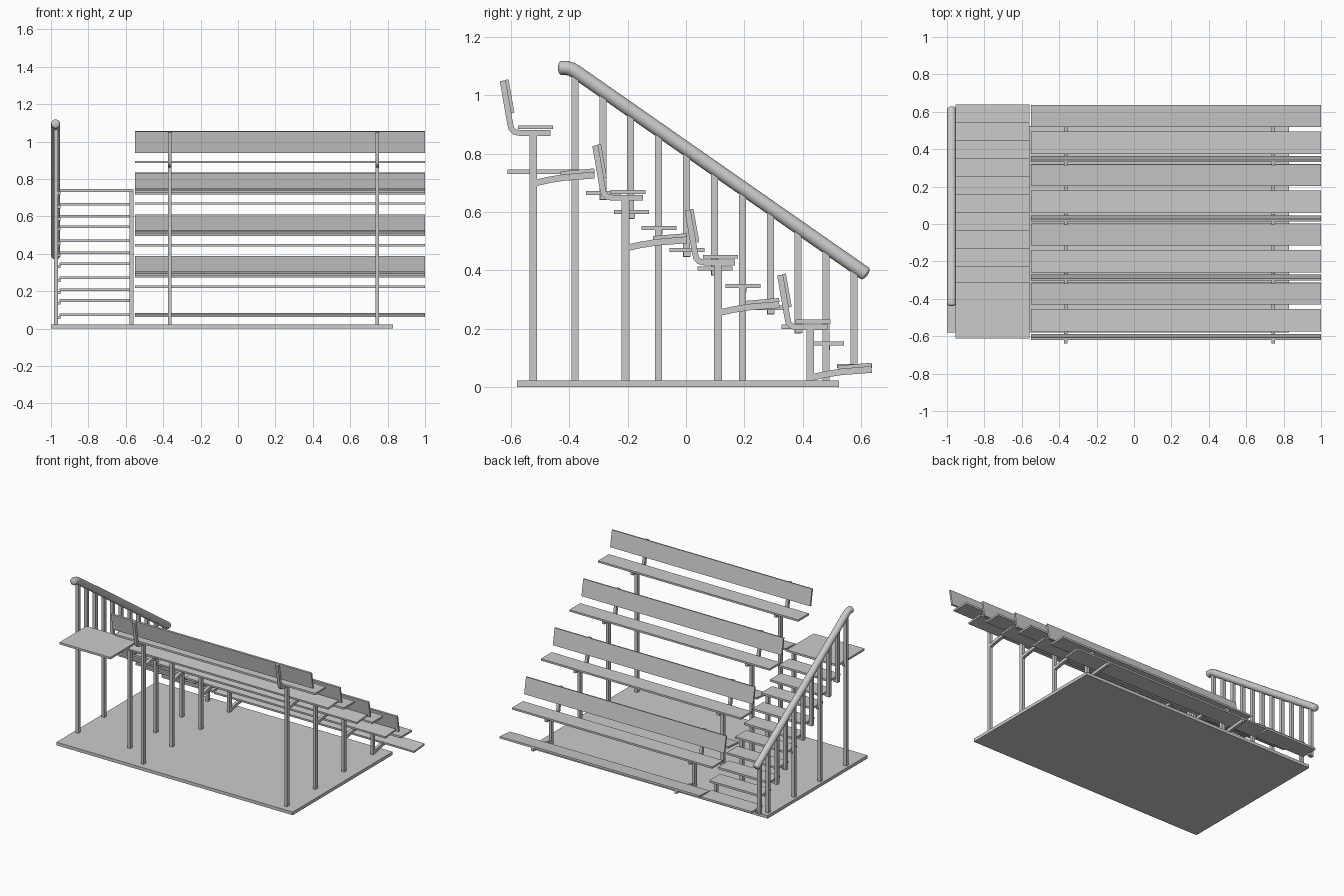
import bpy, bmesh, math
from mathutils import Vector

if "Cube" in bpy.data.objects:
    bpy.data.objects.remove(bpy.data.objects["Cube"])


def finish(name, bm):
    bmesh.ops.recalc_face_normals(bm, faces=bm.faces)
    me = bpy.data.meshes.new(name)
    bm.to_mesh(me)
    bm.free()
    ob = bpy.data.objects.new(name, me)
    bpy.context.collection.objects.link(ob)
    return ob


def box(name, x0, x1, y0, y1, z0, z1):
    bm = bmesh.new()
    bmesh.ops.create_cube(bm, size=1)
    for v in bm.verts:
        v.co = ((x0 + x1) / 2 + v.co.x * (x1 - x0),
                (y0 + y1) / 2 + v.co.y * (y1 - y0),
                (z0 + z1) / 2 + v.co.z * (z1 - z0))
    return finish(name, bm)


def post(name, x, y, z0, z1, wx=0.02, wy=0.024):
    return box(name, x - wx / 2, x + wx / 2, y - wy / 2, y + wy / 2, z0, z1)


def strip(name, path, thick, x0, x1, dy=0, dz=0):
    """Flat bar following a side-view (y, z) path, extruded between x0 and x1."""
    pts = [Vector((y + dy, z + dz)) for y, z in path]
    rings = []
    bm = bmesh.new()
    for i, p in enumerate(pts):
        a = (p - pts[i - 1]).normalized() if i else None
        b = (pts[i + 1] - p).normalized() if i < len(pts) - 1 else None
        t = ((a or b) + (b or a)).normalized()
        n = Vector((-t.y, t.x)) * (thick / 2 / t.dot(a or b))
        rings.append([bm.verts.new((x, q.x, q.y))
                      for x, q in ((x0, p + n), (x1, p + n), (x1, p - n), (x0, p - n))])
    for r, s in zip(rings, rings[1:]):
        for k in range(4):
            bm.faces.new((r[k], r[(k + 1) % 4], s[(k + 1) % 4], s[k]))
    bm.faces.new(rings[0])
    bm.faces.new(rings[-1][::-1])
    return finish(name, bm)


# Base plate
BASE = 0.022
box("base", -1.0, 0.83, -0.58, 0.525, 0, BASE)

# Bench rows, from the lowest to the highest (coordinates given for the top row)
X0, X1 = -0.55, 1.0
for i in range(4):
    dy, dz = 0.3168 * (3 - i), -0.222 * (3 - i)
    box("seat", X0, X1, -0.575 + dy, -0.455 + dy, 0.884 + dz, 0.897 + dz)
    strip("backrest", [(-0.594, 0.94), (-0.614, 1.054)], 0.012, X0, X1, dy, dz)
    strip("footboard", [(-0.430, 0.733), (-0.314, 0.743)], 0.013, X0, X1, dy, dz)
    for x in (-0.365, 0.745):
        post("bench_post", x, -0.524 + dy, BASE, 0.865 + dz, wy=0.026)
        a, b = x - 0.01, x + 0.01
        strip("seat_bracket",
              [(-0.628, 1.05), (-0.604, 0.91), (-0.599, 0.887), (-0.588, 0.875),
               (-0.57, 0.871), (-0.465, 0.871)], 0.02, a, b, dy, dz)
        strip("foot_arm",
              [(-0.524, 0.698), (-0.47, 0.710), (-0.42, 0.718), (-0.314, 0.726)],
              0.022, a, b, dy, dz)

# Stair treads, top landing, balusters and supports
treads = [0.073, 0.15, 0.207, 0.272, 0.347, 0.406, 0.47, 0.545, 0.6, 0.665, 0.738]
RAIL_X = -0.973


def rail_z(y):
    return 1.084 - 0.697 * (y + 0.383)


for i, z in enumerate(treads):
    yc = 0.578 - 0.0957 * i
    last = i == len(treads) - 1
    y0, y1 = (-0.612, -0.313) if last else (yc - 0.06, yc + 0.06)
    box("landing" if last else "stair_tread", -0.955, -0.56, y0, y1, z - 0.007, z + 0.007)
    tall = i % 3 == 1
    post("baluster", RAIL_X, yc - 0.002, BASE if tall else z - 0.024,
         rail_z(yc), wx=0.022)
    # small lug joining the tread to its baluster
    box("tread_lug", -0.968, -0.95, yc - 0.012, yc + 0.012, z - 0.022, z - 0.007)
    if tall:
        post("stair_support", -0.57, yc - 0.002, BASE, z)

# short outer support under the landing edge
post("landing_support", RAIL_X, -0.381, BASE, 0.738, wx=0.022)

# Round handrail
cu = bpy.data.curves.new("handrail_path", "CURVE")
cu.dimensions = "3D"
cu.bevel_depth = 0.024
cu.bevel_resolution = 6
cu.use_fill_caps = True
path = [(-0.428, 1.094), (-0.408, 1.094), (-0.392, 1.089), (-0.375, 1.079), (0.613, rail_z(0.613))]
sp = cu.splines.new("POLY")
sp.points.add(len(path) - 1)
for p, (y, z) in zip(sp.points, path):
    p.co = (-0.975, y, z, 1)
tmp = bpy.data.objects.new("handrail_path", cu)
bpy.context.collection.objects.link(tmp)
me = bpy.data.meshes.new_from_object(tmp.evaluated_get(bpy.context.evaluated_depsgraph_get()))
bpy.data.objects.remove(tmp)
rail = bpy.data.objects.new("handrail", me)
bpy.context.collection.objects.link(rail)
smooth = [rail]

# Domed rail ends
for (y, z), ang in ((path[0], 0), (path[-1], -math.atan(0.697))):
    bpy.ops.mesh.primitive_uv_sphere_add(segments=20, ring_count=10, radius=0.024,
                                         location=(-0.975, y, z), rotation=(ang, 0, 0))
    cap = bpy.context.object
    cap.name = "handrail_end"
    cap.scale = (1, 0.45, 1)
    smooth.append(cap)

bpy.ops.object.select_all(action="DESELECT")
for ob in smooth:
    ob.select_set(True)
bpy.context.view_layer.objects.active = rail
bpy.ops.object.shade_smooth_by_angle(angle=math.radians(40))
